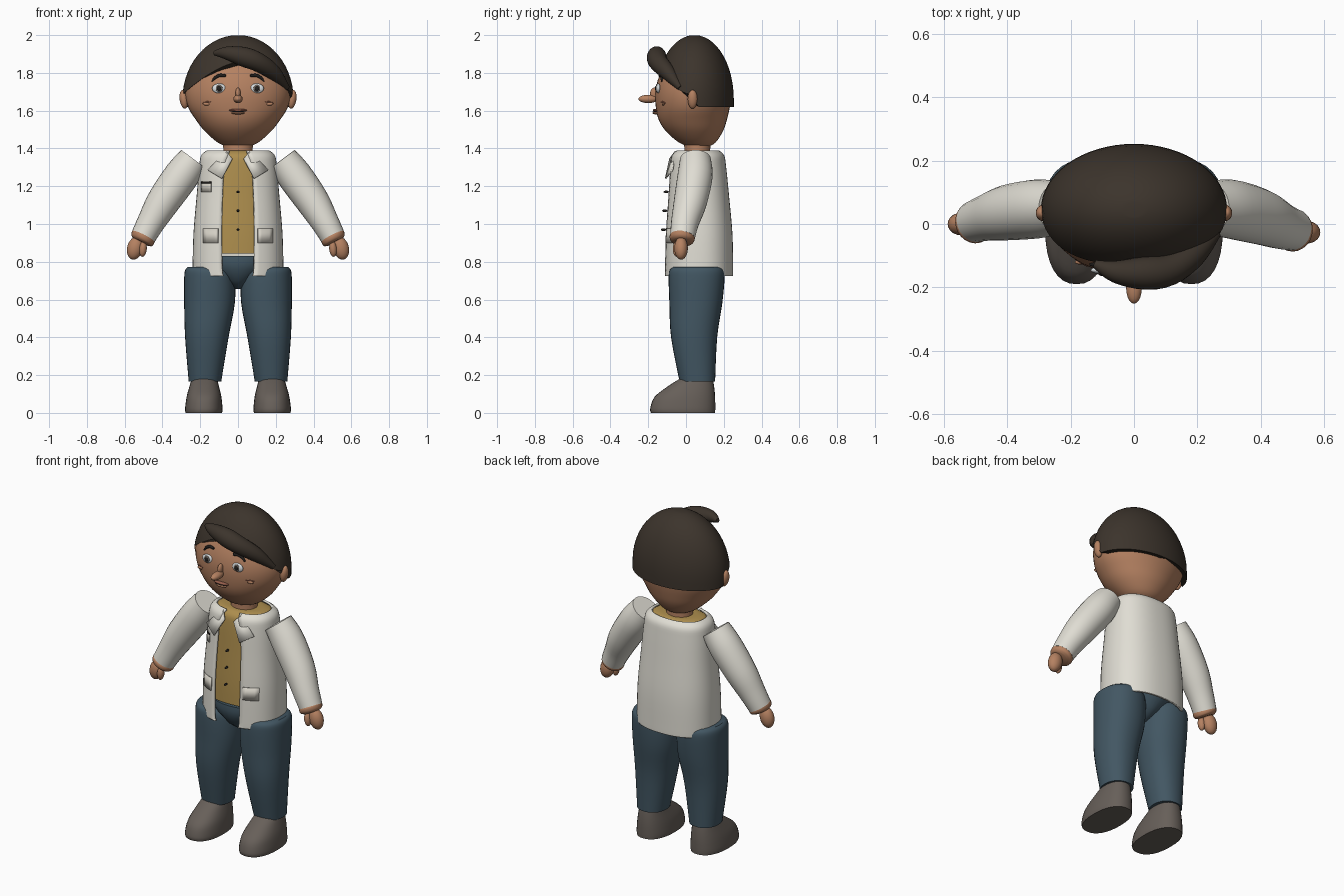
import bpy, bmesh, math
from mathutils import Vector, Matrix

if "Cube" in bpy.data.objects:
    bpy.data.objects.remove(bpy.data.objects["Cube"])

COLOURS = {
    "skin": (0.46, 0.22, 0.12), "hair": (0.045, 0.034, 0.025), "jacket": (0.75, 0.73, 0.66),
    "shirt": (0.42, 0.27, 0.075), "denim": (0.055, 0.095, 0.125), "shoe": (0.135, 0.115, 0.10),
    "eye white": (0.70, 0.74, 0.76), "black": (0.015, 0.013, 0.012), "lip": (0.30, 0.11, 0.07),
    "pocket": (0.66, 0.63, 0.56)}
MATS = {}
for key, c in COLOURS.items():
    MATS[key] = bpy.data.materials.new(key)
    MATS[key].diffuse_color = (*c, 1)


def finish(name, bm, mat, thick=0, angle=40):
    bmesh.ops.recalc_face_normals(bm, faces=bm.faces)
    me = bpy.data.meshes.new(name)
    bm.to_mesh(me)
    bm.free()
    me.materials.append(MATS[mat])
    me.shade_smooth()
    me.set_sharp_from_angle(angle=math.radians(angle))
    ob = bpy.data.objects.new(name, me)
    bpy.context.collection.objects.link(ob)
    if thick:
        mod = ob.modifiers.new("thickness", 'SOLIDIFY')
        mod.thickness, mod.offset = thick, 0
    return ob


def skin_rings(name, rings, mat, closed=True, caps=True, **kw):
    """Join successive rings of points with quads."""
    bm = bmesh.new()
    vs = [[bm.verts.new(p) for p in r] for r in rings]
    n = len(rings[0])
    for a, b in zip(vs, vs[1:]):
        for i in range(n if closed else n - 1):
            j = (i + 1) % n
            bm.faces.new((a[i], a[j], b[j], b[i]))
    if caps:
        bm.faces.new(vs[0])
        bm.faces.new(vs[-1])
    return finish(name, bm, mat, **kw)


def spow(v, e):
    return math.copysign(abs(v) ** e, v)


def oval(x, y, z, rx, ry, power=2.0, n=32, gap=0.0):
    """Horizontal superellipse ring starting at the front; gap leaves the front open."""
    a0 = math.asin(min(1, (gap / rx) ** (power / 2))) if gap else 0
    pts = []
    for i in range(n):
        a = a0 + (2 * math.pi - 2 * a0) * i / (n - 1 if gap else n)
        pts.append((x + rx * spow(math.sin(a), 2 / power), y - ry * spow(math.cos(a), 2 / power), z))
    return pts


def smooth_rows(rows, steps=4):
    """Catmull-Rom refinement of a short table."""
    out = []
    for i in range(len(rows) - 1):
        p = [rows[max(0, min(len(rows) - 1, i + k))] for k in (-1, 0, 1, 2)]
        for s in range(steps):
            t = s / steps
            out.append(tuple(0.5 * (2 * b + (c - a) * t + (2 * a - 5 * b + 4 * c - d) * t * t
                                    + (3 * b - a - 3 * c + d) * t ** 3) for a, b, c, d in zip(*p)))
    return out + [rows[-1]]


def tube(name, pts, mat, n=24, steps=4, **kw):
    """Round limb through (x, y, z, radius) points."""
    rows = smooth_rows(pts, steps)
    c = [Vector(r[:3]) for r in rows]
    rings = []
    for i, r in enumerate(rows):
        t = (c[min(i + 1, len(c) - 1)] - c[max(i - 1, 0)]).normalized()
        u = Vector((0, 1, 0)) if abs(t.y) < 0.9 else Vector((1, 0, 0))
        u = (u - t * u.dot(t)).normalized()
        w = t.cross(u)
        rings.append([c[i] + r[3] * (u * math.cos(k * math.tau / n) + w * math.sin(k * math.tau / n))
                      for k in range(n)])
    return skin_rings(name, rings, mat, **kw)


def ball(name, loc, size, mat, tilt=0.0, seg=20):
    bm = bmesh.new()
    m = Matrix.Translation(loc) @ Matrix.Rotation(tilt, 4, 'Y') @ Matrix.Diagonal((*size, 1))
    bmesh.ops.create_uvsphere(bm, u_segments=seg, v_segments=seg // 2 + 2, radius=1, matrix=m)
    return finish(name, bm, mat, angle=80)


def plate(name, pts, mat, thick=0.006):
    bm = bmesh.new()
    bm.faces.new([bm.verts.new(p) for p in pts])
    return finish(name, bm, mat, thick=thick)


def sample(rows, z):
    """Linear lookup in a table whose first column is height."""
    for a, b in zip(rows, rows[1:]):
        if a[0] <= z <= b[0]:
            t = (z - a[0]) / (b[0] - a[0])
            return [p + (q - p) * t for p, q in zip(a, b)]
    return rows[-1]


# Head: height, half width, centre y, half depth
HEAD = smooth_rows([(1.405, .045, .07, .04), (1.43, .105, .06, .095), (1.49, .175, .045, .15),
                    (1.55, .222, .036, .180), (1.62, .265, .036, .196), (1.70, .280, .04, .202),
                    (1.78, .262, .042, .185), (1.86, .21, .045, .145), (1.94, .11, .045, .075)])
skin_rings("head", [oval(0, cy, z, rx, ry, n=40) for z, rx, cy, ry in HEAD], "skin")


def face_y(x, z):
    _, rx, cy, ry = sample(HEAD, z)
    return cy - ry * math.sqrt(max(0, 1 - (x / rx) ** 2))


# Hair cap: dome whose lower edge follows the hairline
def hairline(a):
    s, front = abs(math.sin(a)), math.cos(a)
    if front > 0.08:
        return 1.855 - 0.17 * s ** 1.8
    return 1.62 + 0.065 * max(0, (front + 0.1) / 0.18)


N, rings = 64, []
for k in range(15):
    t = math.sin(k / 14 * math.pi / 2)
    ring = []
    for i in range(N):
        a = i * math.tau / N
        z = hairline(a) + (1.998 - hairline(a)) * t
        s = math.sqrt(max(0, 1 - (max(0, z - 1.66) / 0.34) ** 2))
        ring.append((0.294 * s * math.sin(a), 0.045 - 0.208 * s * math.cos(a), z))
    rings.append(ring)
skin_rings("hair_cap", rings, "hair", angle=60)
tube("hair_fringe", [(-.125, -.125, 1.905, .012), (-.06, -.15, 1.905, .035), (.03, -.155, 1.885, .052),
                     (.11, -.145, 1.855, .05), (.19, -.095, 1.80, .04), (.26, -.03, 1.72, .015)], "hair")

# Face details
for s, side in ((-1, "left"), (1, "right")):
    ball(f"ear_{side}", (s * .287, .035, 1.66), (.022, .026, .05), "skin", s * .15)
    ex, ez = s * .10, 1.718
    y = face_y(ex, ez)
    ball(f"eye_{side}", (ex, y, ez), (.037, .012, .026), "eye white")
    ball(f"iris_{side}", (ex, y - .009, ez), (.018, .006, .021), "shoe")
    ball(f"pupil_{side}", (ex, y - .013, ez), (.011, .005, .013), "black")
    brow = [(s * bx, face_y(bx, bz) - .004, bz, r) for bx, bz, r in
            ((.065, 1.785, .007), (.095, 1.787, .009), (.12, 1.775, .008), (.138, 1.755, .004))]
    tube(f"eyebrow_{side}", brow, "black", n=10)
    ball(f"cheek_{side}", (s * .165, face_y(.165, 1.636), 1.636), (.022, .008, .009), "skin")
    tube(f"cheek_line_{side}", [(s * cx, face_y(cx, cz) - .001, cz, .003) for cx, cz in
                                ((.145, 1.645), (.165, 1.647), (.187, 1.64))], "lip", n=8)
ball("nose", (0, -.20, 1.662), (.025, .052, .022), "skin")
ball("nose_bridge", (0, -.168, 1.69), (.014, .022, .032), "skin")
my = face_y(0, 1.597)
ball("upper_lip", (0, my - .003, 1.602), (.048, .016, .008), "lip")
ball("mouth", (0, my - .006, 1.597), (.04, .014, .004), "black")
ball("lower_lip", (0, my - .003, 1.588), (.035, .017, .008), "skin")
skin_rings("neck", [oval(0, .06, z, r, r * .88) for z, r in ((1.33, .085), (1.38, .076), (1.45, .082))], "skin")

# Jacket: height, half width, centre y, half depth, front opening
JACKET = smooth_rows([(.725, .234, .066, .178, .075), (.76, .235, .066, .178, .083), (.95, .230, .066, .174, .086),
                      (1.15, .213, .064, .158, .082), (1.30, .200, .062, .145, .072),
                      (1.36, .190, .062, .135, .055), (1.385, .160, .062, .108, .045)])
POW = 2.35
skin_rings("jacket", [oval(0, cy, z, rx, ry, POW, 48, g) for z, rx, cy, ry, g in JACKET],
           "jacket", closed=False, caps=False, thick=.012, angle=50)
skin_rings("shirt", [oval(0, cy, z, rx - .014, ry - .014, POW) for z, rx, cy, ry, g in JACKET
                     if z > .8] + [oval(0, .062, 1.388, .10, .075)], "shirt")


def coat_y(x, z):
    _, rx, cy, ry, _ = sample(JACKET, z)
    return cy - ry * (1 - abs(x / rx) ** POW) ** (1 / POW)


def patch(name, x0, x1, z0, z1, mat, lift=.009):
    """Thin plate following the jacket front."""
    xs = [x0 + (x1 - x0) * i / 4 for i in range(5)]
    skin_rings(name, [[(x, coat_y(x, z) - lift, z) for x in xs] for z in (z0, z1)], mat,
               closed=False, caps=False, thick=.005)


patch("chest_pocket", -.195, -.142, 1.17, 1.225, "pocket")
patch("chest_pocket_trim", -.195, -.142, 1.215, 1.225, "black", .012)
for s, side in ((-1, "left"), (1, "right")):
    patch(f"hip_pocket_{side}", s * .105, s * .185, .90, .975, "pocket")
    plate(f"collar_{side}", [(s * .06, -.055, 1.385), (s * .16, -.072, 1.285),
                             (s * .085, -.108, 1.24), (s * .03, -.085, 1.345)], "jacket", .008)
for i, z in enumerate((1.17, 1.07, .97)):
    ball(f"button_{i + 1}", (0, coat_y(0, z) - .012, z), (.007, .014, .007), "black", seg=12)

# Arms, cuffs and hands
for s, side in ((-1, "left"), (1, "right")):
    d = -s * .013
    tube(f"sleeve_{side}", [(s * .235, .05, 1.343, .082), (s * .30, .048, 1.255, .093),
                            (s * .395, .03 + d * .5, 1.12, .088), (s * .46, .008 + d, 1.01, .074),
                            (s * .502, -.005 + d, .932, .066)], "jacket")
    tube(f"cuff_{side}", [(s * .494, -.005 + d, .945, .058), (s * .502, -.007 + d, .930, .067),
                          (s * .512, -.009 + d, .915, .062), (s * .517, -.01 + d, .906, .045)], "skin")
    ball(f"hand_{side}", (s * .545, -.013 + d, .872), (.042, .036, .062), "skin", -s * .25)
    ball(f"thumb_{side}", (s * .503, -.035 + d, .868), (.02, .022, .042), "skin", -s * .1)

# Trousers and shoes
skin_rings("pelvis", [oval(0, .058, z, rx, ry) for z, rx, ry in
                      ((.655, .02, .05), (.70, .08, .11), (.76, .16, .145), (.80, .195, .153), (.83, .20, .150))],
           "denim", angle=60)
LEG = smooth_rows([(.165, .175, .06, .086, .094), (.40, .165, .043, .115, .122), (.58, .151, .052, .134, .140),
                   (.71, .151, .056, .134, .148), (.755, .156, .056, .124, .143), (.772, .158, .056, .108, .125)])
SHOE = smooth_rows([(0, .181, -.016, .097, .170), (.025, .181, -.017, .099, .172), (.085, .18, -.006, .092, .160),
                    (.14, .179, .026, .078, .123), (.18, .178, .053, .066, .088), (.20, .178, .06, .052, .068)])
for s, side in ((-1, "left"), (1, "right")):
    skin_rings(f"trouser_leg_{side}", [oval(s * x, y, z, rx, ry, 2.2) for z, x, y, rx, ry in LEG], "denim")
    skin_rings(f"shoe_{side}", [oval(s * x, y, z, rx, ry, 2.3) for z, x, y, rx, ry in SHOE], "shoe")

for m in bpy.data.materials:
    if m.users and not m.is_grease_pencil:
        m.use_nodes = True
        m.node_tree.nodes["Principled BSDF"].inputs["Base Color"].default_value = m.diffuse_color
